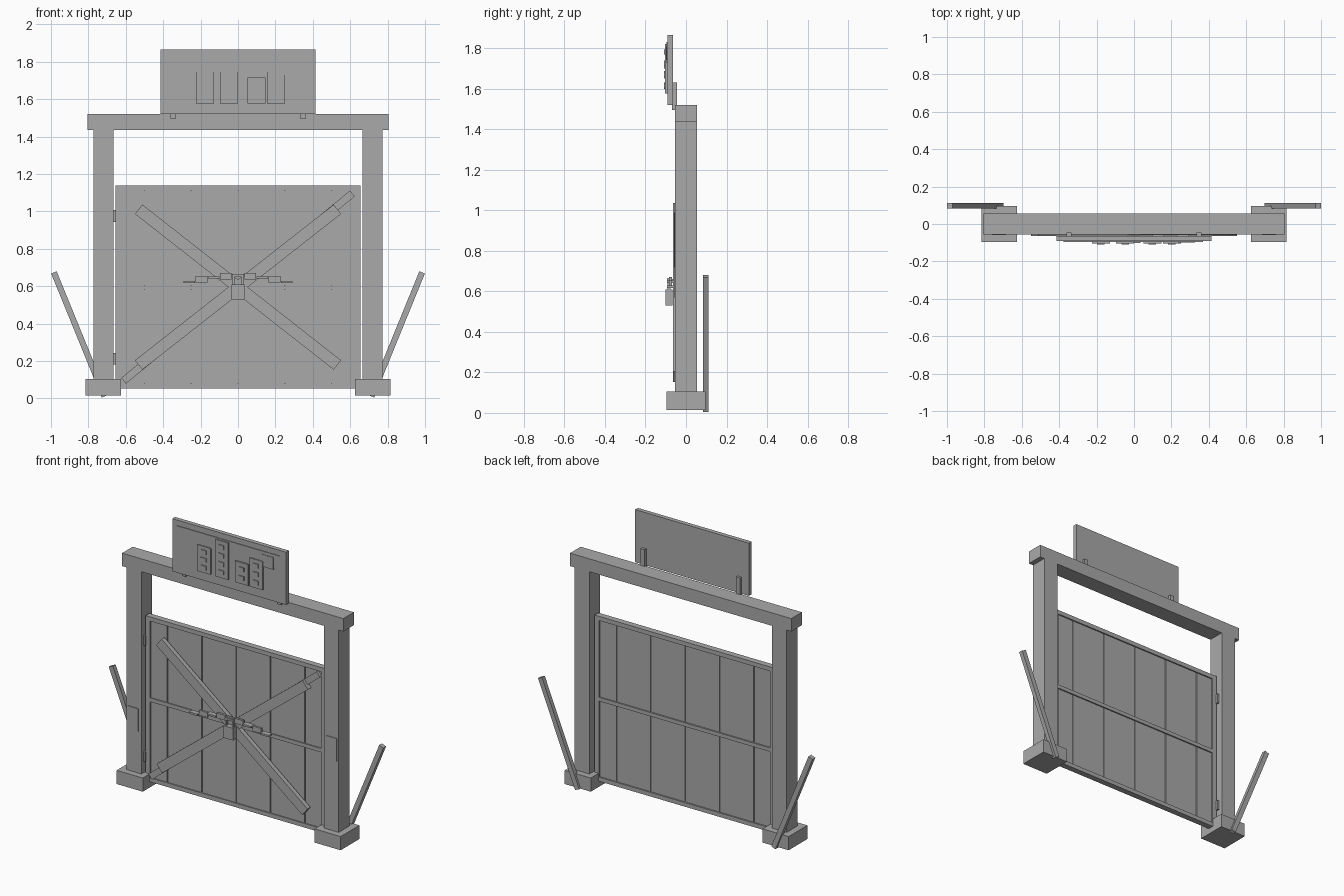
import bpy
from math import radians
from mathutils import Matrix

cube = bpy.data.objects.get("Cube")
if cube:
    bpy.data.objects.remove(cube, do_unlink=True)

GREY = (0.4, 0.4, 0.4, 1)
mat = bpy.data.materials.new("plain grey")
mat.use_nodes = True
mat.diffuse_color = GREY
mat.node_tree.nodes["Principled BSDF"].inputs["Base Color"].default_value = GREY


def box(name, x, y, z, tilt=0):
    """Box from (min, max) ranges, tilted about y through its centre."""
    lo, hi = zip(x, y, z)
    corners = [(a, b, c) for a in (0, 1) for b in (0, 1) for c in (0, 1)]
    size = [h - l for l, h in zip(lo, hi)]
    verts = [[(k - 0.5) * s for k, s in zip(c, size)] for c in corners]
    faces = [(0, 1, 3, 2), (4, 6, 7, 5), (0, 4, 5, 1),
             (2, 3, 7, 6), (0, 2, 6, 4), (1, 5, 7, 3)]
    mesh = bpy.data.meshes.new(name)
    mesh.from_pydata(verts, [], faces)
    mesh.transform(Matrix.Rotation(radians(tilt), 4, 'Y'))
    mesh.materials.append(mat)
    obj = bpy.data.objects.new(name, mesh)
    obj.location = [(l + h) / 2 for l, h in zip(lo, hi)]
    bpy.context.collection.objects.link(obj)
    return obj


def around(centre, size):
    return (centre - size / 2, centre + size / 2)


# Posts, footings and leaning rear props
for side, s in (("left", 1), ("right", -1)):
    box(side + "_post", around(s * 0.718, 0.107), (-0.055, 0.055), (0.1, 1.44))
    box(side + "_footing", around(s * 0.72, 0.19), (-0.097, 0.097), (0.015, 0.105))
    box(side + "_prop", around(s * 0.849, 0.032), (0.083, 0.112),
        around(0.342, 0.716), s * 22.2)
    box(side + "_sign_bracket", around(s * 0.347, 0.028), (-0.068, -0.045), (1.495, 1.63))
box("top_beam", (-0.805, 0.805), (-0.055, 0.055), (1.435, 1.52))

# Thin patches on the posts
box("left_post_patch", around(0.722, 0.075), (-0.06, -0.05), (0.57, 0.72))
box("right_post_patch", around(-0.722, 0.075), (-0.06, -0.05), (0.38, 0.53))

# Gate frame
FRAME = (-0.025, 0.015)
for s in (1, -1):
    box("gate_stile", around(s * 0.639, 0.032), FRAME, (0.053, 1.138))
for name, z in (("bottom", (0.053, 0.08)), ("middle", (0.58, 0.605)), ("top", (1.11, 1.138))):
    box("gate_" + name + "_rail", (-0.624, 0.624), FRAME, z)

# Planks over a thin core, with narrow seams between them
box("gate_core", (-0.624, 0.624), (-0.011, 0), (0.07, 1.12))
seams = [-0.625, -0.5, -0.25, 0, 0.25, 0.5, 0.625]
for a, b in zip(seams, seams[1:]):
    box("gate_plank", (a + 0.003, b - 0.003), (-0.018, 0.006), (0.07, 1.12))

# Hinges
for z in (0.212, 0.975):
    box("hinge", (-0.668, -0.652), (-0.035, 0.03), around(z, 0.063))

# Long narrow brace and the crossed boards
box("long_brace", around(0, 1.58), (-0.04, -0.02), around(0.595, 0.04), -39.3)
box("cross_board_front", around(0, 1.35), (-0.064, -0.034), around(0.595, 0.064), 38.1)
box("cross_board_back", around(0, 1.35), (-0.06, -0.024), around(0.595, 0.064), -38.1)

# Sagging chain of alternating links
for i in range(-4, 5):
    flat = i % 2 == 0
    z = 0.655 - 0.002 * i * i
    box("chain_link", around(i * 0.065, 0.062), around(-0.077, 0.034 if flat else 0.014),
        around(z, 0.012 if flat else 0.034))

# Padlock
box("padlock_body", around(0, 0.07), (-0.102, -0.066), (0.53, 0.61))
for s in (1, -1):
    box("padlock_shackle_leg", around(s * 0.025, 0.013), (-0.091, -0.077), (0.6, 0.66))
box("padlock_shackle_top", around(0, 0.063), (-0.091, -0.077), (0.65, 0.665))

# Sign board with thin painted plates
box("sign_board", (-0.414, 0.414), (-0.092, -0.063), (1.52, 1.866))
box("sign_sky_band", (-0.378, 0.368), (-0.096, -0.09), (1.745, 1.83))
box("sign_small_plate", (0.235, 0.325), (-0.099, -0.09), (1.73, 1.81))

# Skyline blocks with a column of windows each
for x, top, rows in ((-0.177, 1.75, 3), (-0.048, 1.82, 4), (0.098, 1.716, 2), (0.203, 1.765, 3)):
    box("sign_tower", around(x, 0.096), (-0.103, -0.09), (1.577, top))
    step = (top - 1.577) / (rows + 0.4)
    for r in range(rows):
        box("sign_window", around(x, 0.04), (-0.109, -0.1),
            around(1.577 + step * (r + 0.7), 0.026))
